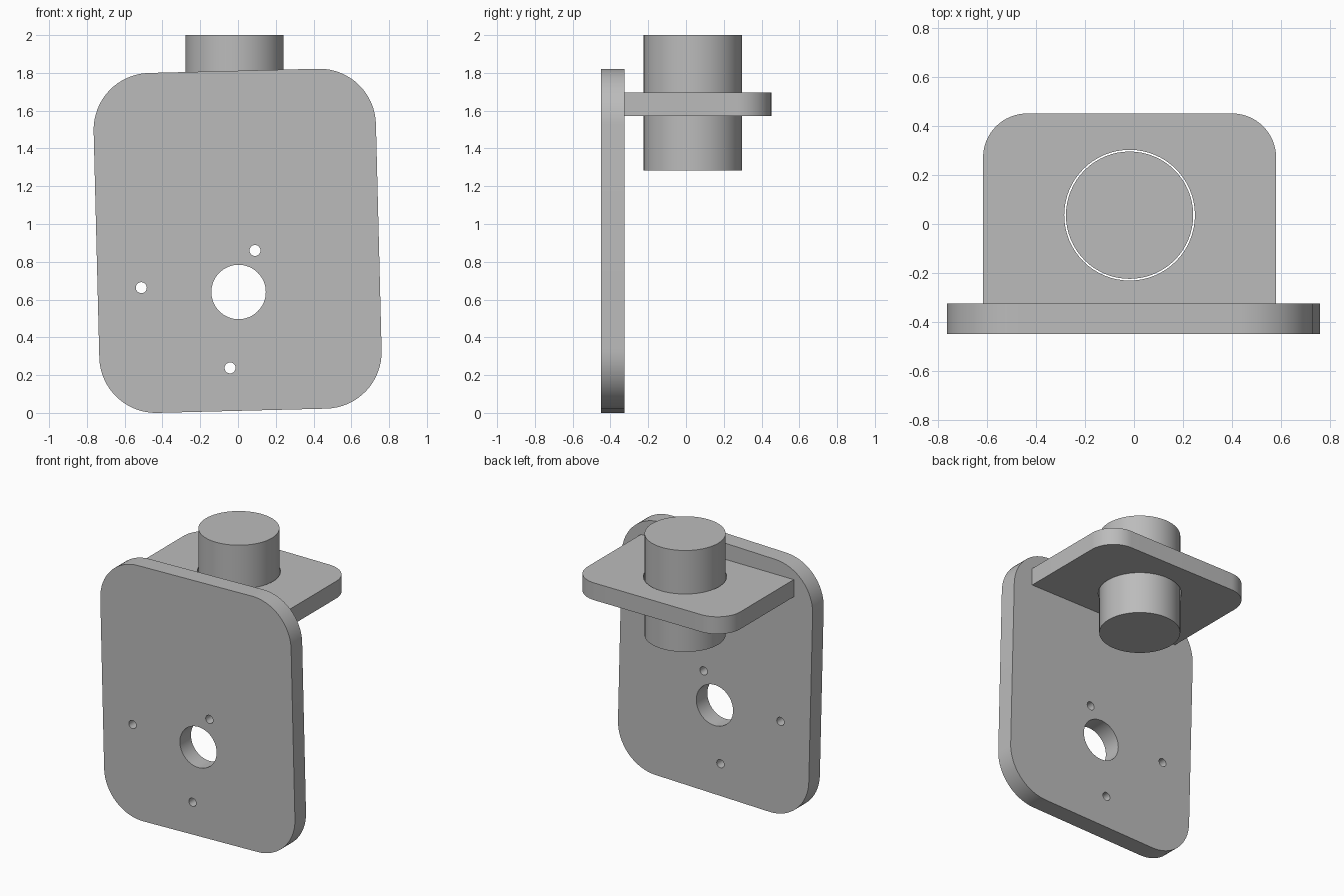
import bpy
import bmesh
from math import pi, sin, cos, radians

cube = bpy.data.objects.get("Cube")
if cube:
    bpy.data.objects.remove(cube, do_unlink=True)

grey = bpy.data.materials.new("plain_grey")
grey.use_nodes = True
grey.diffuse_color = (0.5, 0.5, 0.5, 1)
grey.node_tree.nodes["Principled BSDF"].inputs["Base Color"].default_value = (0.5, 0.5, 0.5, 1)


def arc(cx, cy, r, start, end, steps):
    angles = [start + (end - start) * i / steps for i in range(steps + 1)]
    return [(cx + r * cos(a), cy + r * sin(a)) for a in angles]


def circle(cx, cy, r, steps=64):
    return arc(cx, cy, r, 0, 2 * pi, steps)[:-1]


def rounded(w, h, radii):
    """Rectangle about the origin; radii run counter-clockwise from top right."""
    pts = []
    for i, (sx, sy) in enumerate([(1, 1), (-1, 1), (-1, -1), (1, -1)]):
        r = radii[i]
        if r:
            pts += arc(sx * (w / 2 - r), sy * (h / 2 - r), r, i * pi / 2, (i + 1) * pi / 2, 16)
        else:
            pts.append((sx * w / 2, sy * h / 2))
    return pts


def move(pts, dx, dy, angle=0):
    c, s = cos(angle), sin(angle)
    return [(x * c - y * s + dx, x * s + y * c + dy) for x, y in pts]


def slab(name, outlines, thickness, location, rotation=(0, 0, 0)):
    """Extrude an outline; any further outlines become through holes."""
    curve = bpy.data.curves.new(name, "CURVE")
    curve.dimensions = "2D"
    curve.fill_mode = "BOTH"
    curve.extrude = thickness / 2
    for pts in outlines:
        spline = curve.splines.new("POLY")
        spline.points.add(len(pts) - 1)
        for p, (x, y) in zip(spline.points, pts):
            p.co = (x, y, 0, 1)
        spline.use_cyclic_u = True
    source = bpy.data.objects.new(name + "_outline", curve)
    bpy.context.collection.objects.link(source)
    bpy.context.view_layer.update()
    evaluated = source.evaluated_get(bpy.context.evaluated_depsgraph_get())
    mesh = bpy.data.meshes.new_from_object(evaluated)
    bpy.data.objects.remove(source, do_unlink=True)
    # Weld caps to walls
    bm = bmesh.new()
    bm.from_mesh(mesh)
    bmesh.ops.remove_doubles(bm, verts=bm.verts, dist=0.0001)
    bmesh.ops.recalc_face_normals(bm, faces=bm.faces)
    bm.to_mesh(mesh)
    bm.free()
    mesh.name = name
    mesh.materials.clear()
    mesh.materials.append(grey)
    obj = bpy.data.objects.new(name, mesh)
    obj.location = location
    obj.rotation_euler = rotation
    bpy.context.collection.objects.link(obj)
    bpy.ops.object.select_all(action="DESELECT")
    obj.select_set(True)
    bpy.context.view_layer.objects.active = obj
    bpy.ops.object.shade_smooth_by_angle(angle=radians(30))
    return obj


# Upright plate, slightly turned, with a large hole and three screw holes
plate = move(rounded(1.495, 1.80, [0.3] * 4), -0.002, 0.911, 0.025)
screws = [circle(x, z, 0.029, 32) for x, z in [(0.09, 0.86), (-0.512, 0.663), (-0.042, 0.238)]]
slab("upright_plate", [plate, circle(0.003, 0.64, 0.144)] + screws,
     0.124, (0, -0.387, 0), (pi / 2, 0, 0))

# Shelf behind the plate, rounded at the back, with a hole for the cylinder
centre_x, centre_y = -0.018, 0.036
shelf = move(rounded(1.197, 0.777, [0.18, 0.18, 0, 0]), centre_x, 0.063)
slab("shelf", [shelf, circle(centre_x, centre_y, 0.267)], 0.122, (0, 0, 1.634))

# Solid cylinder standing through the shelf
slab("cylinder", [circle(centre_x, centre_y, 0.26)], 0.718, (0, 0, 1.641))
